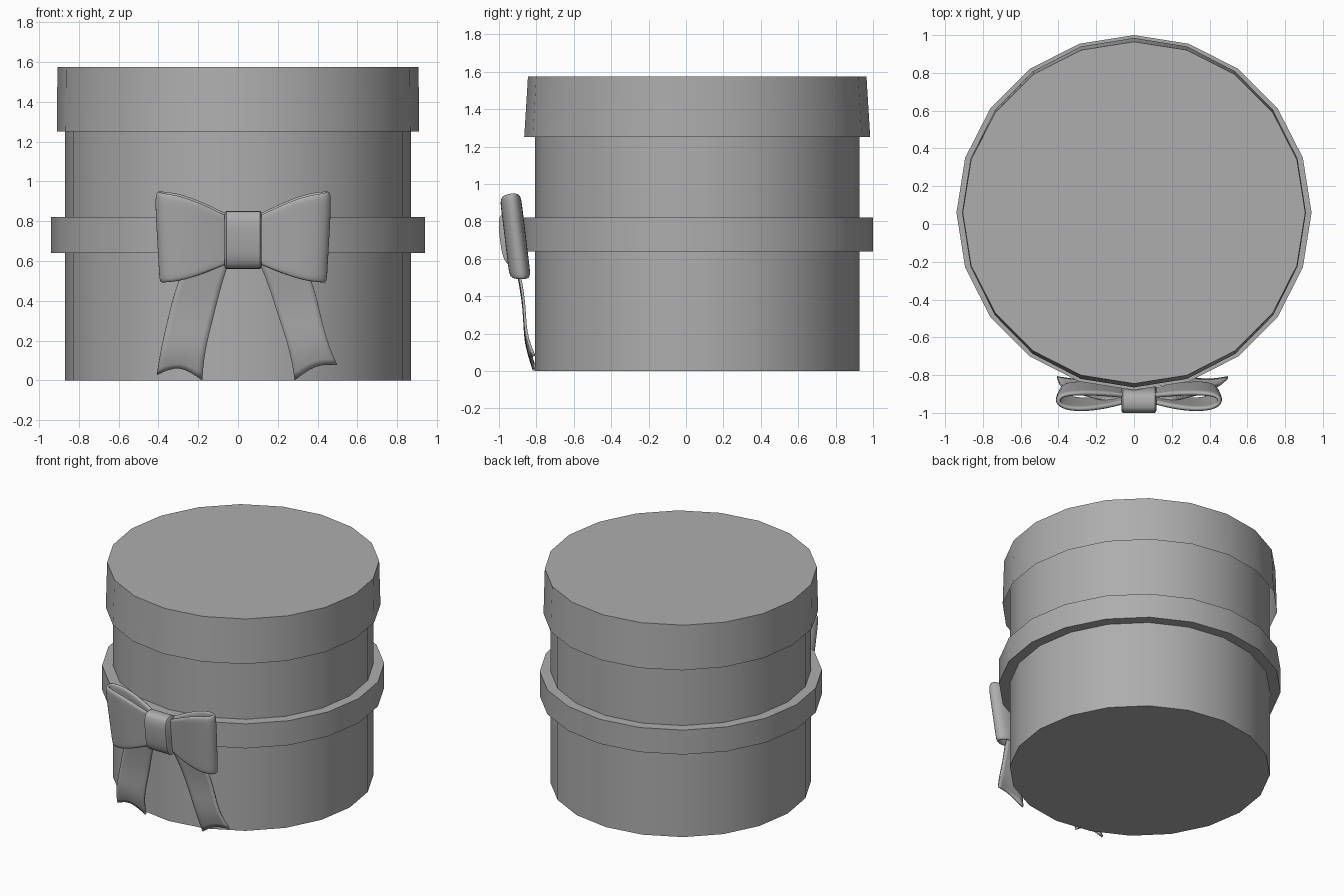
import bpy
import math

if "Cube" in bpy.data.objects:
    bpy.data.objects.remove(bpy.data.objects["Cube"], do_unlink=True)

# single plain grey
grey = bpy.data.materials.new("mid_grey")
grey.use_nodes = True
grey.diffuse_color = (0.42, 0.42, 0.42, 1)
grey.node_tree.nodes["Principled BSDF"].inputs["Base Color"].default_value = grey.diffuse_color

SIDES = 20
BOX_Y = 0.06      # centre of the round box
BOW_X = 0.026     # centre of the bow


def make(name, verts, faces):
    mesh = bpy.data.meshes.new(name)
    mesh.from_pydata(verts, [], faces)
    mesh.update()
    mesh.materials.append(grey)
    obj = bpy.data.objects.new(name, mesh)
    bpy.context.collection.objects.link(obj)
    return obj


def smooth(obj, angle=35):
    bpy.ops.object.select_all(action="DESELECT")
    obj.select_set(True)
    bpy.context.view_layer.objects.active = obj
    bpy.ops.object.shade_smooth_by_angle(angle=math.radians(angle))


def ribbon(obj, thickness, order):
    """Thicken and soften; thickening first also rounds the ribbon's rims."""
    for kind in order:
        mod = obj.modifiers.new(kind.title(), kind)
        if kind == "SUBSURF":
            mod.levels = mod.render_levels = 2
            mod.boundary_smooth = "PRESERVE_CORNERS"
        else:
            mod.thickness = thickness
            mod.offset = 0
    for poly in obj.data.polygons:
        poly.use_smooth = True


def lathe(name, rings, cap_bottom=False, cap_top=False, closed=False):
    """Stack of (x radius, y radius, height) rings around the box axis."""
    verts, faces = [], []
    for rx, ry, z in rings:
        for i in range(SIDES):
            a = math.tau * i / SIDES
            verts.append((rx * math.cos(a), BOX_Y + ry * math.sin(a), z))
    count = len(rings)
    for r in range(count if closed else count - 1):
        low, high = r * SIDES, (r + 1) % count * SIDES
        for i in range(SIDES):
            j = (i + 1) % SIDES
            faces.append((low + i, low + j, high + j, high + i))
    if cap_bottom:
        faces.append(tuple(reversed(range(SIDES))))
    if cap_top:
        faces.append(tuple(range((count - 1) * SIDES, count * SIDES)))
    obj = make(name, verts, faces)
    smooth(obj)


# round box, open-bottomed lid and ribbon band
lathe("box_body", [(0.868, 0.868, 0), (0.868, 0.868, 1.56)], True, True)
lathe("box_lid", [(0.91, 0.925, 1.25), (0.907, 0.905, 1.575)], cap_top=True)
lathe("ribbon_band", [(0.94, 0.94, 0.64), (0.94, 0.94, 0.82),
                      (0.862, 0.862, 0.82), (0.862, 0.862, 0.64)], closed=True)


def tilt(y, z):
    return y - 0.122 * (z - 0.72)


# bow loops: teardrop path seen from above, flaring away from the knot
PATH = [(0.03, -0.905), (0.17, -0.88), (0.31, -0.868), (0.415, -0.875),
        (0.442, -0.908), (0.415, -0.945), (0.31, -0.96), (0.17, -0.948), (0.03, -0.92)]
for side, name in ((1, "bow_loop_left"), (-1, "bow_loop_right")):
    verts, faces = [], []
    for x, y in PATH:
        flare = math.sin(min(1, max(0, (x - 0.05) / 0.36)) * math.pi / 2)
        low, high = 0.61 - 0.12 * flare, 0.80 + 0.142 * flare
        if y > -0.91:
            high += 0.01
        for t in (0, 0.12, 0.5, 0.88, 1):
            z = low + (high - low) * t
            taper = 1 - 0.06 * (1 - t) - 0.02 * (t == 1)
            verts.append((BOW_X + side * x * taper, tilt(y, z), z))
    n = len(PATH)
    for i in range(n):
        j = (i + 1) % n
        for k in range(4):
            quad = (i * 5 + k, j * 5 + k, j * 5 + k + 1, i * 5 + k + 1)
            faces.append(quad if side > 0 else quad[::-1])
    ribbon(make(name, verts, faces), 0.03, ("SOLIDIFY", "SUBSURF"))

# knot: rounded block wrapped around the middle of the bow
verts, faces = [], []
N = 24
for x, inset in ((-0.093, 0.012), (-0.085, 0), (0.085, 0), (0.093, 0.012)):
    for i in range(N):
        a = math.tau * i / N
        c, s = math.cos(a), math.sin(a)
        y = (0.068 - inset) * math.copysign(abs(c) ** 0.65, c)
        z = (0.146 - inset) * math.copysign(abs(s) ** 0.65, s)
        verts.append((BOW_X + x, tilt(-0.929 + y, 0.706 + z), 0.706 + z))
for r in range(3):
    for i in range(N):
        j = (i + 1) % N
        faces.append((r * N + i, r * N + j, r * N + N + j, r * N + N + i))
faces += [tuple(reversed(range(N))), tuple(range(3 * N, 4 * N))]
smooth(make("bow_knot", verts, faces), 50)

# hanging tails: inner and outer edge points per row, notched at the end
DEPTH = (-0.93, -0.90, -0.862, -0.862, -0.812)
NOTCH = 0.085
TAILS = {
    "bow_tail_left": ([(0.05, 0.70), (0.135, 0.54), (0.19, 0.36), (0.26, 0.16), (0.285, 0.003)],
                      [(0.20, 0.72), (0.36, 0.56), (0.405, 0.37), (0.445, 0.2), (0.497, 0.08)]),
    "bow_tail_right": ([(0, 0.70), (-0.07, 0.54), (-0.12, 0.33), (-0.168, 0.15), (-0.18, 0.003)],
                       [(-0.15, 0.72), (-0.29, 0.56), (-0.348, 0.33), (-0.39, 0.15), (-0.407, 0.03)]),
}
for name, (inner, outer) in TAILS.items():
    verts, faces = [], []
    for row, (a, b) in enumerate(zip(inner, outer)):
        for t in (0, 0.5, 1):
            x, z = a[0] + (b[0] - a[0]) * t, a[1] + (b[1] - a[1]) * t
            y = DEPTH[row]
            if row == 4 and t == 0.5:
                z, y = NOTCH, y - 0.02
            verts.append((x, y, z))
    for r in range(4):
        for c in range(2):
            k = r * 3 + c
            quad = (k, k + 3, k + 4, k + 1)
            faces.append(quad if name.endswith("left") else quad[::-1])
    ribbon(make(name, verts, faces), 0.014, ("SUBSURF", "SOLIDIFY"))
